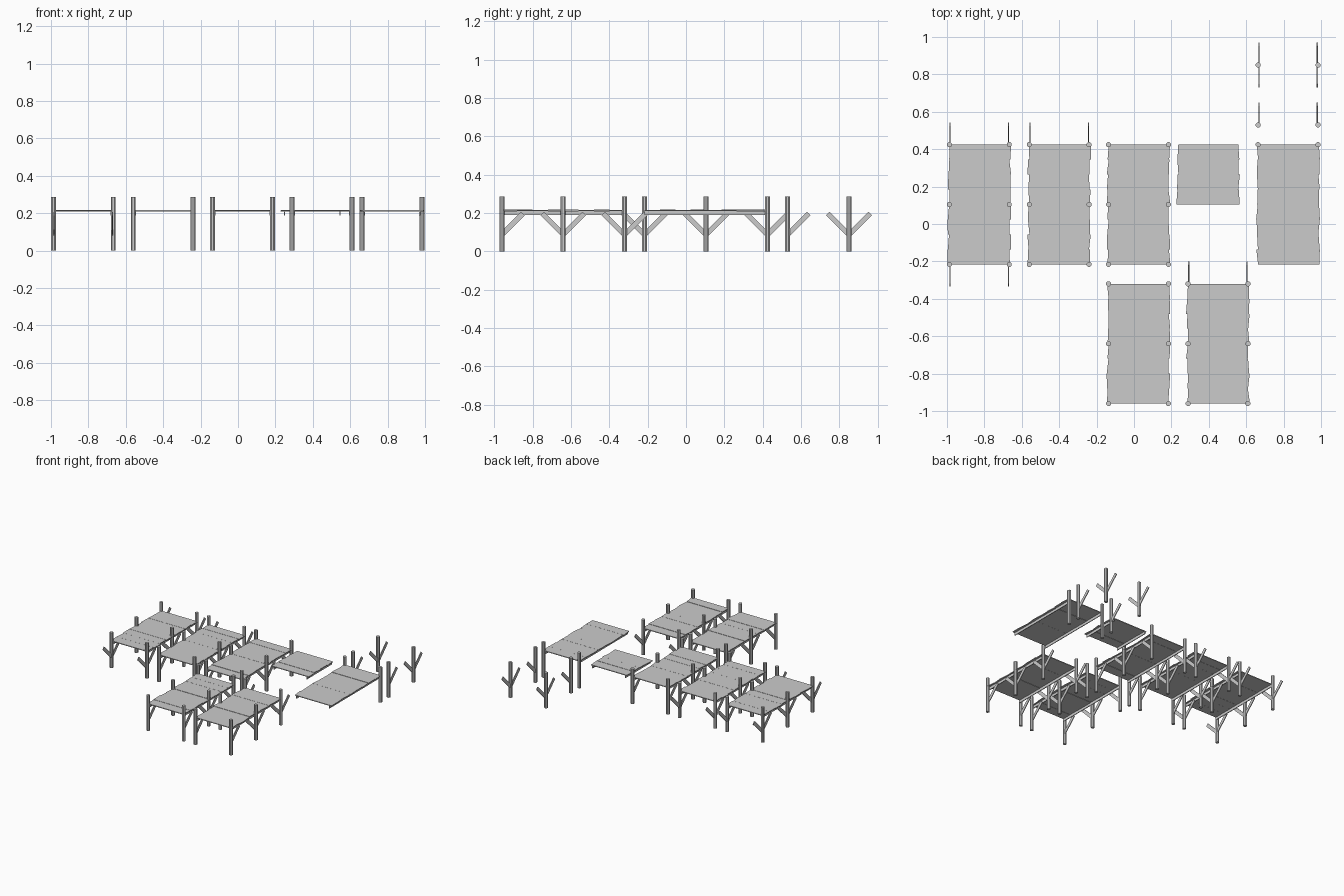
import bpy, bmesh, math, random
from mathutils import Matrix

random.seed(4)
cube = bpy.data.objects.get("Cube")
if cube:
    bpy.data.objects.remove(cube)

mat = bpy.data.materials.new("weathered grey wood")
mat.use_nodes = True
GREY = (0.6, 0.6, 0.6, 1)
mat.diffuse_color = GREY
mat.node_tree.nodes["Principled BSDF"].inputs["Base Color"].default_value = GREY

POST_X = 0.16        # post offset from deck centreline
BAY = 0.32           # spacing of posts along a deck
PLANK = BAY / 4


def finish(name, bm):
    mesh = bpy.data.meshes.new(name)
    bm.to_mesh(mesh)
    bm.free()
    mesh.materials.append(mat)
    obj = bpy.data.objects.new(name, mesh)
    bpy.context.collection.objects.link(obj)
    return obj


def box(bm, centre, size, tilt=0.0):
    m = Matrix.Translation(centre) @ Matrix.Rotation(tilt, 4, 'X') @ Matrix.Diagonal((*size, 1))
    return bmesh.ops.create_cube(bm, size=1, matrix=m)["verts"]


def post(name, x, y):
    # eight-sided upright
    bm = bmesh.new()
    m = Matrix.Translation((x, y, 0.143)) @ Matrix.Rotation(math.pi / 8, 4, 'Z')
    bmesh.ops.create_cone(bm, cap_ends=True, segments=8, radius1=0.0142,
                          radius2=0.0142, depth=0.286, matrix=m)
    finish(name, bm)


def brace(name, x, y, way):
    # flat diagonal board rising from the post
    bm = bmesh.new()
    box(bm, (x, y + way * 0.055, 0.142), (0.006, 0.156, 0.026), way * math.pi / 4)
    finish(name, bm)


def post_pair(name, cx, y, ways):
    for side, label in ((1, "left"), (-1, "right")):
        post(f"{name}_{label}_post", cx + side * POST_X, y)
        for way in ways:
            end = "back" if way > 0 else "front"
            brace(f"{name}_{label}_{end}_brace", cx + side * (POST_X - 0.004), y, way)


def deck(name, cx, y0, bays):
    # uneven planks with slightly skewed ends
    bm = bmesh.new()
    for i in range(bays * 4):
        verts = box(bm, (cx, y0 + (i + 0.5) * PLANK, 0.2135 + random.uniform(-0.0015, 0.0015)),
                    (0.33, PLANK, 0.006))
        skew = {(s, e): random.uniform(-0.006, 0.006) for s in (True, False) for e in (True, False)}
        for v in verts:
            v.co.x += skew[v.co.x > cx, v.co.y > y0 + (i + 0.5) * PLANK]
    finish(f"{name}_planks", bm)
    # long side beams
    length = bays * BAY
    for side, label in ((1, "left"), (-1, "right")):
        bm = bmesh.new()
        box(bm, (cx + side * 0.148, y0 + length / 2, 0.2), (0.006, length, 0.022))
        finish(f"{name}_{label}_beam", bm)


def pier(name, cx, y0, front_out, back_out):
    deck(name, cx, y0, 2)
    post_pair(f"{name}_front", cx, y0, (1, -1) if front_out else (1,))
    post_pair(f"{name}_middle", cx, y0 + BAY, (1, -1))
    post_pair(f"{name}_back", cx, y0 + 2 * BAY, (1, -1) if back_out else (-1,))


BACK_ROW, FRONT_ROW = -0.216, -0.96

# complete pier sections
pier("through_pier", -0.827, BACK_ROW, True, True)
pier("joining_pier", -0.4, BACK_ROW, False, True)
pier("single_pier", 0.024, BACK_ROW, False, False)
pier("front_single_pier", 0.024, FRONT_ROW, False, False)
pier("front_joining_pier", 0.449, FRONT_ROW, False, True)

# loose decks and supports
deck("short_deck", 0.397, BACK_ROW + BAY, 1)
deck("long_deck", 0.824, BACK_ROW, 2)
post_pair("plain_support", 0.824, BACK_ROW + 2 * BAY, ())
post_pair("single_support", 0.824, 0.53, (1,))
post_pair("double_support", 0.824, 0.85, (1, -1))
